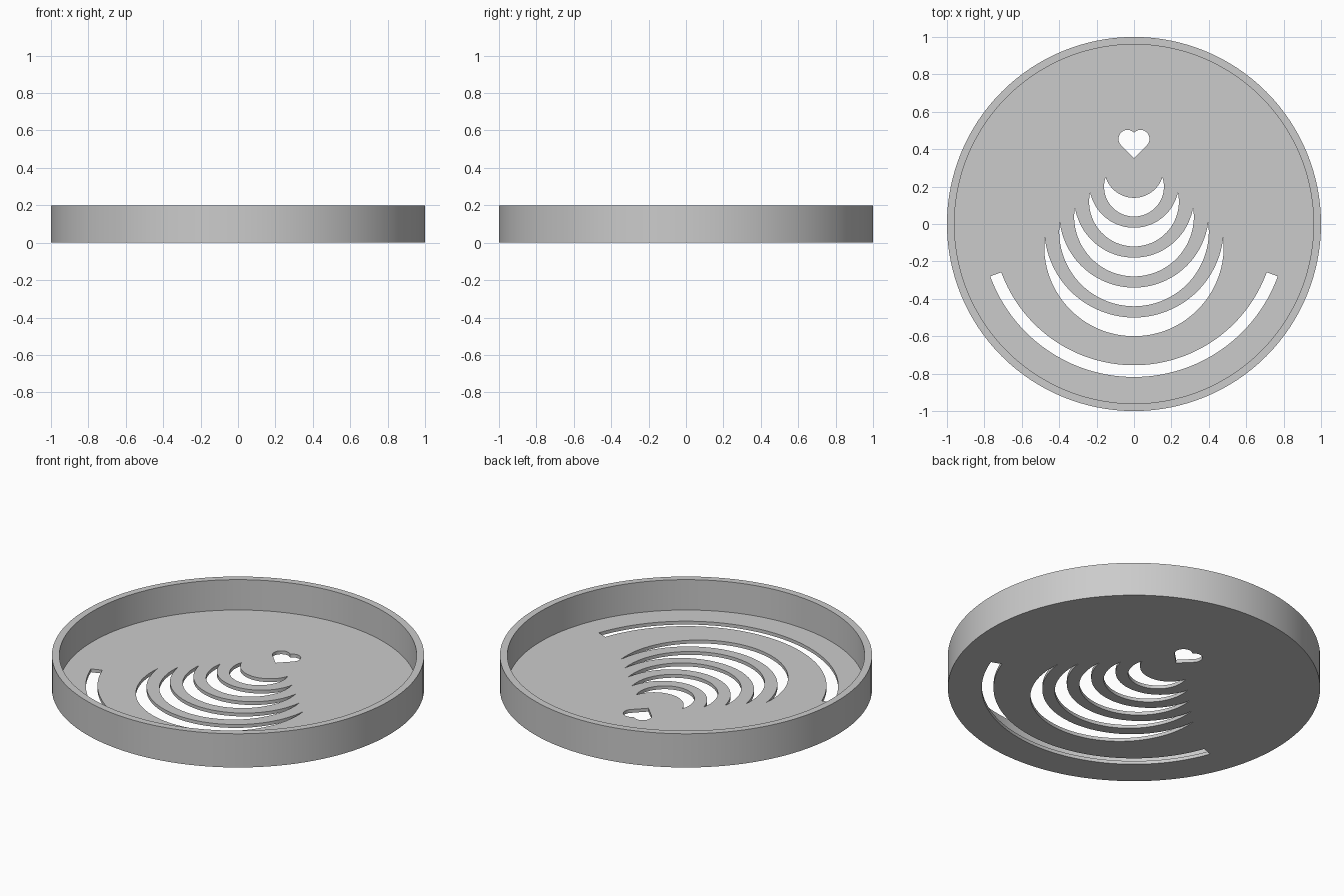
import bpy, bmesh
from math import sin, cos, radians, sqrt, asin, acos, degrees

cube = bpy.data.objects.get("Cube")
if cube:
    bpy.data.objects.remove(cube)

grey = bpy.data.materials.new("plain_grey")
grey.use_nodes = True
colour = (0.6, 0.6, 0.6, 1)
grey.diffuse_color = colour
grey.node_tree.nodes["Principled BSDF"].inputs["Base Color"].default_value = colour

HEIGHT, FLOOR, RADIUS, INNER = 0.2, 0.02, 1.0, 0.96


def arc(cx, cy, r, start, end, steps):
    """Points on a circle from start to end, in degrees."""
    angles = [radians(start + (end - start) * i / steps) for i in range(steps + 1)]
    return [(cx + r * cos(a), cy + r * sin(a)) for a in angles]


def prism(bm, outline, z0, z1):
    """Add a closed solid with the given outline."""
    face = bm.faces.new([bm.verts.new((x, y, z0)) for x, y in outline])
    geom = bmesh.ops.extrude_face_region(bm, geom=[face])["geom"]
    top = [v for v in geom if isinstance(v, bmesh.types.BMVert)]
    bmesh.ops.translate(bm, verts=top, vec=(0, 0, z1 - z0))


def make_object(name, bm):
    bmesh.ops.recalc_face_normals(bm, faces=bm.faces)
    mesh = bpy.data.meshes.new(name)
    bm.to_mesh(mesh)
    bm.free()
    mesh.materials.append(grey)
    obj = bpy.data.objects.new(name, mesh)
    bpy.context.collection.objects.link(obj)
    return obj


def cut(target, cutter):
    """Subtract the cutter from the target and remove it."""
    cutter.hide_render = True
    mod = target.modifiers.new("cut", 'BOOLEAN')
    mod.operation = 'DIFFERENCE'
    mod.solver = 'EXACT'
    mod.object = cutter
    bpy.context.view_layer.objects.active = target
    bpy.ops.object.modifier_apply(modifier=mod.name)
    bpy.data.objects.remove(cutter)


# Shallow round dish
def disc(r):
    return arc(0, 0, r, 0, 360, 128)[:-1]


bm = bmesh.new()
prism(bm, disc(RADIUS), 0, HEIGHT)
dish = make_object("stencil_dish", bm)
bm = bmesh.new()
prism(bm, disc(INNER), FLOOR, HEIGHT + 0.1)
cut(dish, make_object("hollow_cutter", bm))

# Openings through the floor
bm = bmesh.new()
openings = []

# Five nested crescents, each between two equal shifted circles
SHIFT = 0.1
for i in range(5):
    r = 0.16 + 0.08 * i
    cy = 0.2 - 0.08 * i
    tip = degrees(asin(SHIFT / 2 / r))
    lower = arc(0, cy, r, -180 - tip, tip, 48)
    upper = arc(0, cy + SHIFT, r, -tip, tip - 180, 40)
    openings.append(lower + upper[1:-1])

# Long curved slot
openings.append(arc(0, 0, 0.818, -160, -20, 64) + arc(0, 0, 0.755, -20, -160, 64))

# Heart: two round lobes over a point
lobe_x, lobe_y, lobe_r = 0.035, 0.455, 0.048
notch = degrees(acos(-lobe_x / lobe_r))
right = arc(lobe_x, lobe_y, lobe_r, -45, notch, 24)
left = [(-x, y) for x, y in reversed(right[:-1])]
point = (0, lobe_y + lobe_x - lobe_r * sqrt(2) - 2 * lobe_x)
openings.append([point] + right + left)

for outline in openings:
    prism(bm, outline, -0.05, FLOOR + 0.05)
cut(dish, make_object("openings_cutter", bm))

# Smooth walls with sharp edges
bpy.ops.object.select_all(action='DESELECT')
dish.select_set(True)
bpy.context.view_layer.objects.active = dish
bpy.ops.object.shade_smooth_by_angle(angle=radians(30))
